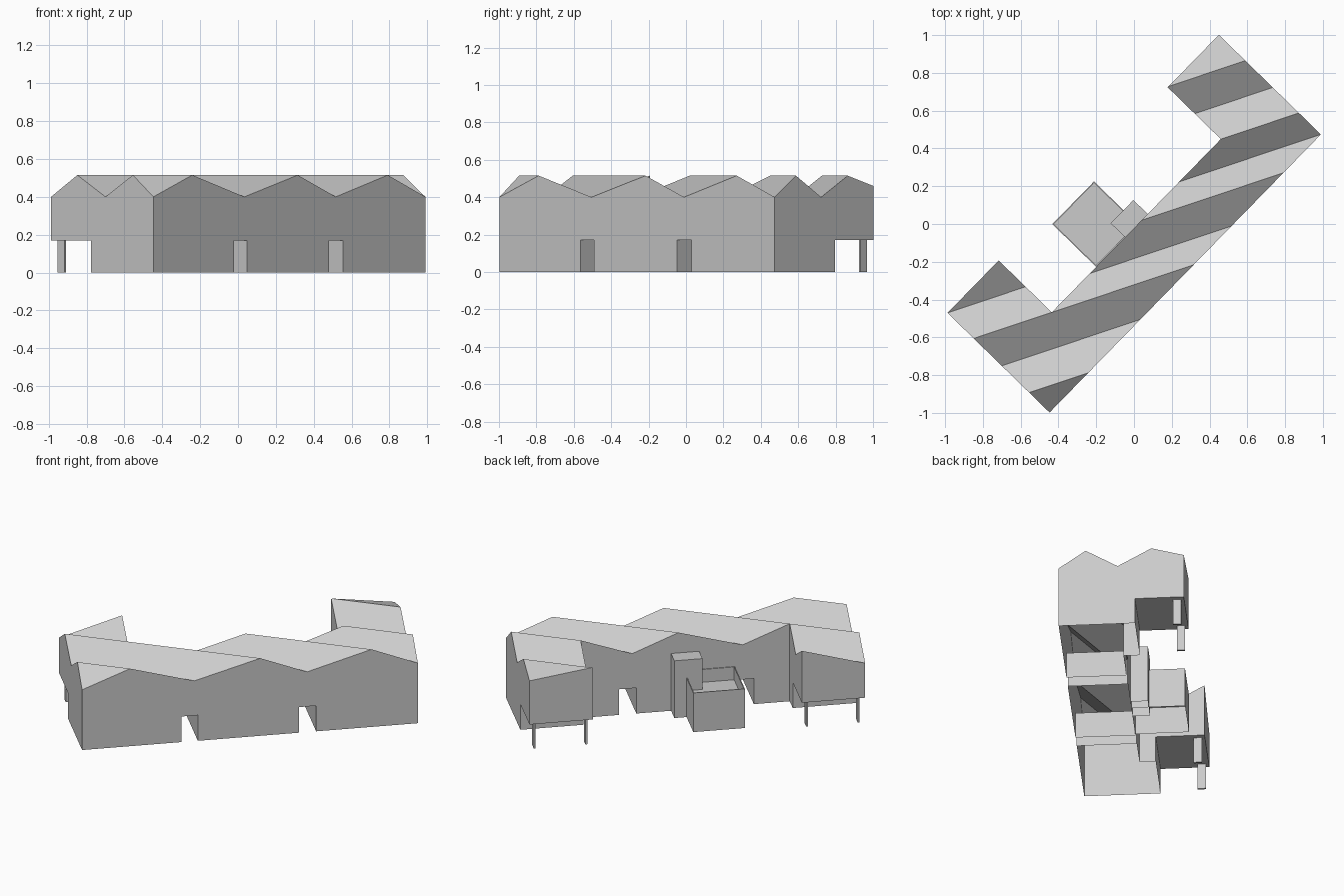
import bpy, bmesh, math
from mathutils import Vector

if "Cube" in bpy.data.objects:
    bpy.data.objects.remove(bpy.data.objects["Cube"], do_unlink=True)

mat = bpy.data.materials.new("light_grey")
mat.use_nodes = True
grey = (0.6, 0.6, 0.6, 1)
mat.diffuse_color = grey
mat.node_tree.nodes["Principled BSDF"].inputs["Base Color"].default_value = grey

# Plan frame: u runs along the long front wall, v runs back towards the court
ANGLE = math.radians(45.7)
U = Vector((math.cos(ANGLE), math.sin(ANGLE), 0))
V = Vector((-U.y, U.x, 0))
CORNER = Vector((-0.447, -0.998, 0))
LENGTH, DEPTH, WING, REACH = 2.057, 0.362, 0.388, 0.755
SOFFIT, SOLID = 0.17, 0.46          # soffit height, where wing ends lift off
VALLEY, RIDGE = 0.40, 0.515
FOLD = math.radians(18.5)
ACROSS = Vector((-math.sin(FOLD), math.cos(FOLD), 0))


def at(u, v, z=0):
    return CORNER + U * u + V * v + Vector((0, 0, z))


def rect(u0, u1, v0, v1):
    return [(u0, v0), (u1, v0), (u1, v1), (u0, v1)]


def finish(name, bm):
    bmesh.ops.recalc_face_normals(bm, faces=bm.faces)
    mesh = bpy.data.meshes.new(name)
    bm.to_mesh(mesh)
    bm.free()
    mesh.materials.append(mat)
    obj = bpy.data.objects.new(name, mesh)
    bpy.context.collection.objects.link(obj)
    return obj


def prism(name, plan, z0, z1, top=True, bottom=False):
    """Vertical shell over a plan outline, optionally capped."""
    bm = bmesh.new()
    low = [bm.verts.new(at(u, v, z0)) for u, v in plan]
    high = [bm.verts.new(at(u, v, z1)) for u, v in plan]
    for i in range(len(plan)):
        j = (i + 1) % len(plan)
        bm.faces.new((low[i], low[j], high[j], high[i]))
    if top:
        bm.faces.new(high)
    if bottom:
        bm.faces.new(low[::-1])
    return finish(name, bm)


def plate(name, plan, z):
    bm = bmesh.new()
    bm.faces.new([bm.verts.new(at(u, v, z)) for u, v in plan][::-1])
    mesh = bpy.data.meshes.new(name)
    bm.to_mesh(mesh)
    bm.free()
    mesh.materials.append(mat)
    bpy.context.collection.objects.link(bpy.data.objects.new(name, mesh))


# Folded roof: alternating valleys and ridges measured across the folds
def fold(u, v):
    return at(u, v).dot(ACROSS)


inner_left, inner_right = fold(WING, DEPTH), fold(LENGTH - WING, DEPTH)
start = [(fold(0, 0), VALLEY), (-0.67, RIDGE), (-0.49, VALLEY), (inner_left, RIDGE)]
main_folds = start + [(-0.174, VALLEY), (0.006, RIDGE), (fold(LENGTH, 0), VALLEY),
                      (inner_right, RIDGE), (0.452, VALLEY), (0.633, RIDGE),
                      (fold(LENGTH, REACH), 0.46)]
wing_folds = start + [(fold(0, REACH), VALLEY), (fold(WING, REACH), RIDGE)]


def height(t, folds):
    for (t0, z0), (t1, z1) in zip(folds, folds[1:]):
        if t <= t1:
            return z0 + (z1 - z0) * max(0, (t - t0) / (t1 - t0))
    return folds[-1][1]


bm = bmesh.new()
R = LENGTH - WING
bar = [(0, 0), (LENGTH, 0), (LENGTH, DEPTH), (R, DEPTH), (WING, DEPTH), (0, DEPTH)]
for plan in (bar, rect(0, WING, DEPTH, REACH), rect(R, LENGTH, DEPTH, REACH)):
    bm.faces.new([bm.verts.new(at(u, v)) for u, v in plan])
bmesh.ops.remove_doubles(bm, verts=bm.verts, dist=0.0005)
for t, _ in main_folds + wing_folds[4:]:
    bmesh.ops.bisect_plane(bm, geom=bm.verts[:] + bm.edges[:] + bm.faces[:], dist=0.002,
                           plane_co=ACROSS * t, plane_no=ACROSS)
for vert in bm.verts:
    p = vert.co - CORNER
    in_wing = p.dot(U) < WING + 0.01 and p.dot(V) > DEPTH + 0.001
    vert.co.z = height(vert.co.dot(ACROSS), wing_folds if in_wing else main_folds)
# Upper walls hang from the roof edge
rim = [e for e in bm.edges if e.is_boundary]
walls = bmesh.ops.extrude_edge_only(bm, edges=rim)
for item in walls["geom"]:
    if isinstance(item, bmesh.types.BMVert):
        item.co.z = SOFFIT
finish("folded_roof_and_upper_walls", bm)

# Ground floor walls, split by two passages
passages = [(0.608, 0.709), (1.328, 1.434)]
(p0, p1), (p2, p3) = passages
prism("left_ground_walls", [(0, 0), (p0, 0), (p0, DEPTH), (WING, DEPTH),
                            (WING, SOLID), (0, SOLID)], 0, SOFFIT, top=False)
prism("middle_ground_walls", rect(p1, p2, 0, DEPTH), 0, SOFFIT, top=False)
prism("right_ground_walls", [(p3, 0), (LENGTH, 0), (LENGTH, SOLID), (R, SOLID),
                             (R, DEPTH), (p3, DEPTH)], 0, SOFFIT, top=False)
for i, (a, b) in enumerate(passages):
    plate(f"passage_ceiling_{i + 1}", rect(a, b, 0, DEPTH), SOFFIT)

# Raised wing ends on thin flat posts
for side, u0 in (("left", 0), ("right", R)):
    plate(f"{side}_wing_soffit", rect(u0, u0 + WING, SOLID, REACH), SOFFIT)
    for n, u in enumerate((u0 + 0.03, u0 + WING - 0.042)):
        prism(f"{side}_wing_post_{n + 1}", rect(u, u + 0.012, 0.687, 0.737),
              0, SOFFIT, bottom=True)

# Court tower
prism("court_tower", rect(0.943, 1.115, DEPTH, 0.468), 0, 0.38)

# Low annex with a sunken roof behind a thin parapet
annex = prism("court_annex", rect(0.724, 1.04, DEPTH, 0.686), 0, 0.26)
bm = bmesh.new()
bm.from_mesh(annex.data)
bm.normal_update()
roof = [max(bm.faces, key=lambda f: f.calc_center_median().z)]
bmesh.ops.inset_region(bm, faces=roof, thickness=0.008)
sunk = bmesh.ops.extrude_face_region(bm, geom=roof)
for item in sunk["geom"]:
    if isinstance(item, bmesh.types.BMVert):
        item.co.z = SOFFIT + 0.005
bmesh.ops.delete(bm, geom=[f for f in roof if f.is_valid], context="FACES_ONLY")
bmesh.ops.recalc_face_normals(bm, faces=bm.faces)
bm.to_mesh(annex.data)
bm.free()
